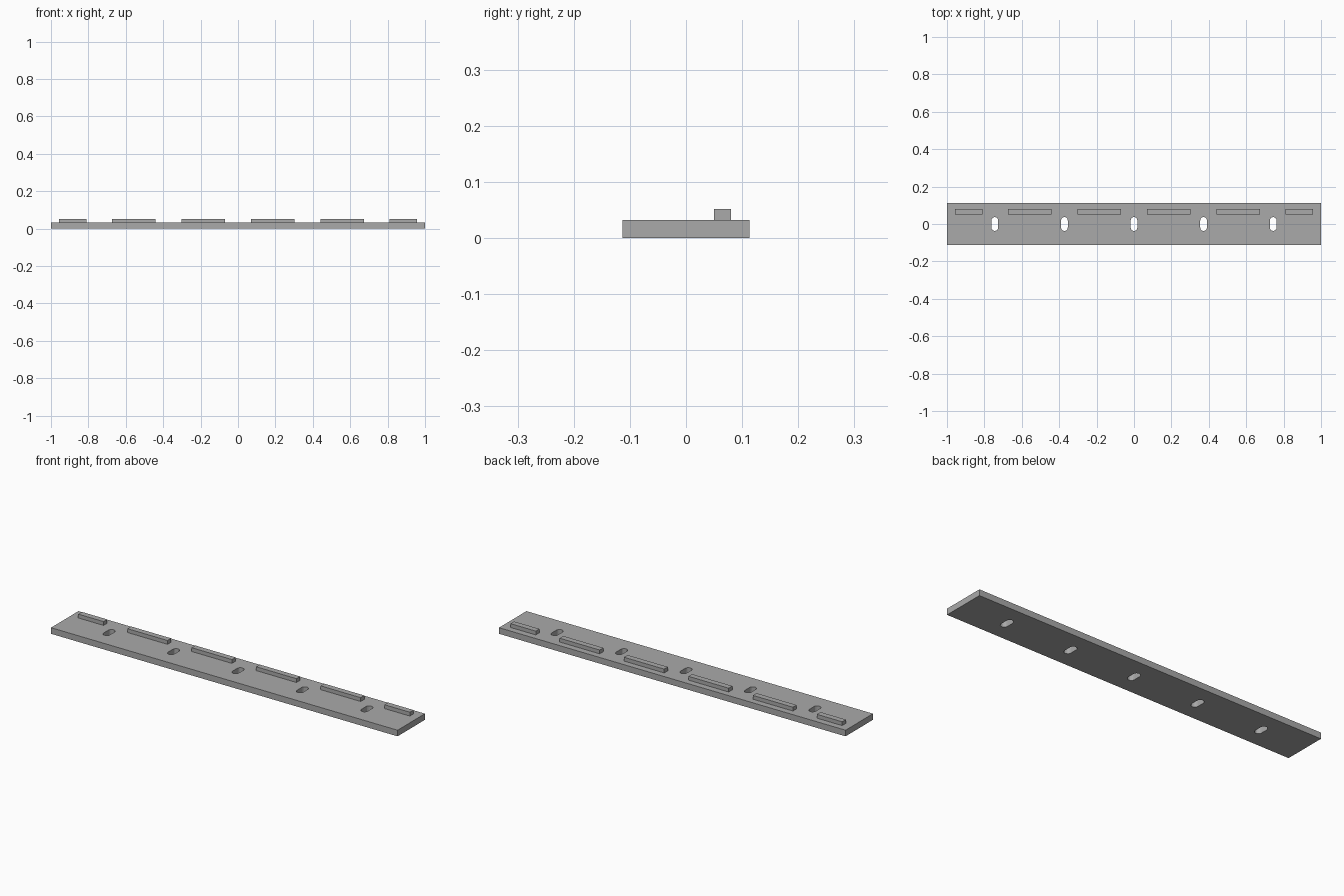
import bpy
import bmesh
from math import cos, sin, pi

cube = bpy.data.objects.get("Cube")
if cube:
    bpy.data.objects.remove(cube, do_unlink=True)

HALF_LENGTH, HALF_WIDTH, THICKNESS, TOP = 1.0, 0.113, 0.032, 0.052
SLOT_PITCH, SLOT_RADIUS, SLOT_REACH = 0.372, 0.018, 0.037
RIDGE_Y, RIDGE_WIDTH = 0.065, 0.03

# Single grey finish
grey = bpy.data.materials.new("plain_grey")
grey.use_nodes = True
colour = (0.4, 0.4, 0.4, 1)
grey.diffuse_color = colour
grey.node_tree.nodes["Principled BSDF"].inputs["Base Color"].default_value = colour


def slot_outline(cx, steps=8):
    """Rounded slot, long in y, centred at (cx, 0)."""
    points = []
    for side in (1, -1):
        cy = side * (SLOT_REACH - SLOT_RADIUS)
        for i in range(steps + 1):
            a = pi * i / steps
            points.append((cx + side * SLOT_RADIUS * cos(a),
                           cy + side * SLOT_RADIUS * sin(a)))
    return points


def slotted_plate(name, outlines):
    """Extruded flat plate: first outline is the rim, the rest are holes."""
    curve = bpy.data.curves.new(name, 'CURVE')
    curve.dimensions = '2D'
    curve.fill_mode = 'BOTH'
    curve.extrude = THICKNESS / 2
    for outline in outlines:
        spline = curve.splines.new('POLY')
        spline.points.add(len(outline) - 1)
        for point, (x, y) in zip(spline.points, outline):
            point.co = (x, y, 0, 1)
        spline.use_cyclic_u = True
    source = bpy.data.objects.new(name + "_outline", curve)
    bpy.context.collection.objects.link(source)
    bpy.context.view_layer.update()
    evaluated = source.evaluated_get(bpy.context.evaluated_depsgraph_get())
    mesh = bpy.data.meshes.new_from_object(evaluated)
    bpy.data.objects.remove(source, do_unlink=True)

    # Weld caps to walls and rest the plate on the ground
    bm = bmesh.new()
    bm.from_mesh(mesh)
    bmesh.ops.remove_doubles(bm, verts=bm.verts, dist=0.0001)
    bmesh.ops.translate(bm, verts=bm.verts, vec=(0, 0, THICKNESS / 2))
    bmesh.ops.recalc_face_normals(bm, faces=bm.faces)
    for face in bm.faces:
        face.smooth = False
    bm.to_mesh(mesh)
    bm.free()
    mesh.name = name
    mesh.materials.clear()
    mesh.materials.append(grey)
    plate = bpy.data.objects.new(name, mesh)
    bpy.context.collection.objects.link(plate)


def ridge(name, x0, x1):
    """Raised rectangular bar on top of the plate."""
    bpy.ops.mesh.primitive_cube_add(
        size=1, location=((x0 + x1) / 2, RIDGE_Y, (THICKNESS + TOP) / 2))
    bar = bpy.context.object
    bar.name = name
    bar.scale = (x1 - x0, RIDGE_WIDTH, TOP - THICKNESS)
    bpy.ops.object.transform_apply(location=False, rotation=False, scale=True)
    bar.data.materials.append(grey)


# Base plate with five slots
rim = [(-HALF_LENGTH, -HALF_WIDTH), (HALF_LENGTH, -HALF_WIDTH),
       (HALF_LENGTH, HALF_WIDTH), (-HALF_LENGTH, HALF_WIDTH)]
slots = [slot_outline(i * SLOT_PITCH) for i in range(-2, 3)]
slotted_plate("base_plate", [rim] + slots)

# Locating ridges, mirrored to both sides
spans = {"inner_ridge": (0.07, 0.302),
         "middle_ridge": (0.442, 0.673),
         "end_ridge": (0.811, 0.957)}
for part, (near, far) in spans.items():
    ridge("left_" + part, near, far)
    ridge("right_" + part, -far, -near)
